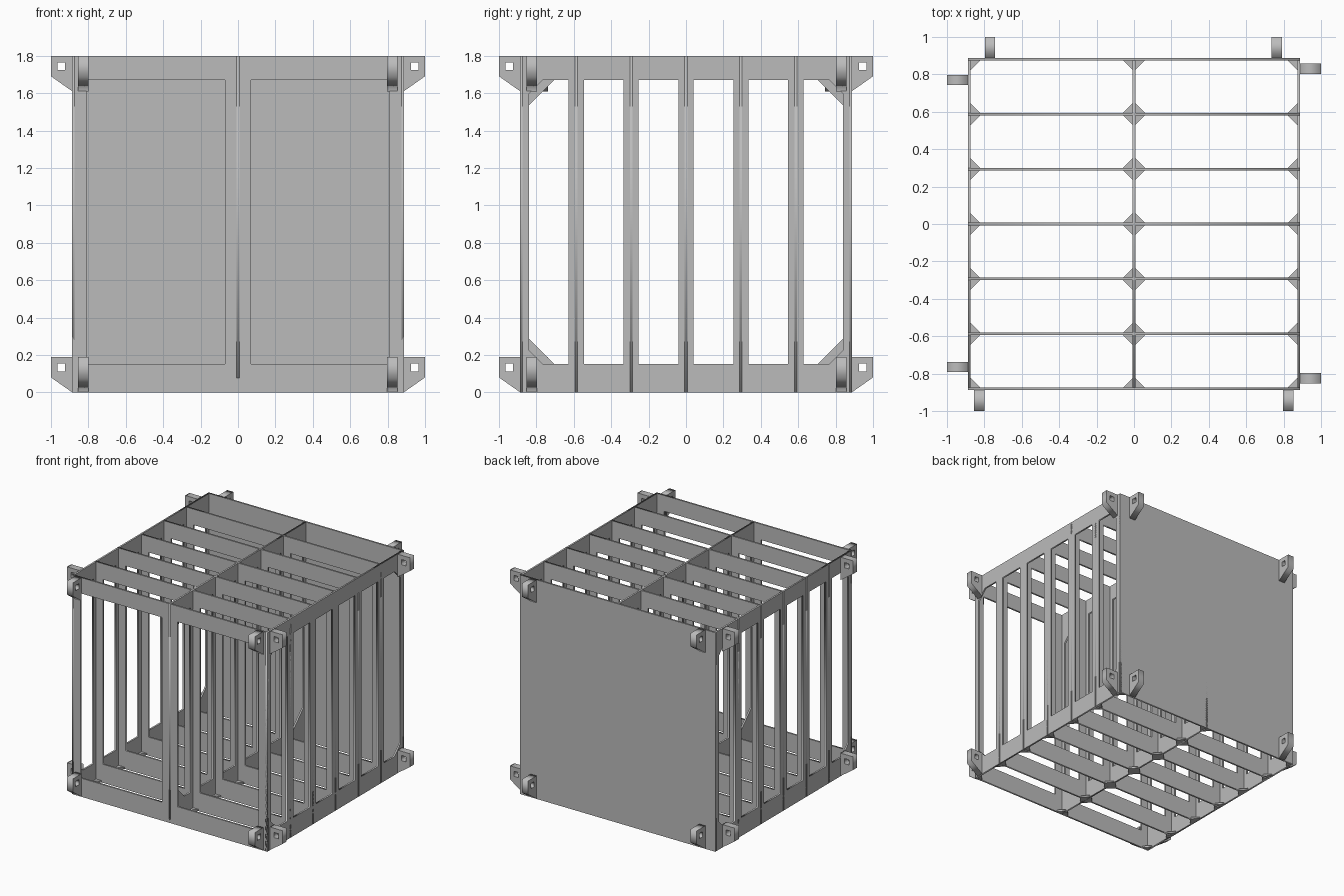
import bpy
from mathutils import Matrix, Vector

cube = bpy.data.objects.get("Cube")
if cube:
    bpy.data.objects.remove(cube, do_unlink=True)

grey = bpy.data.materials.new("plain grey")
grey.use_nodes = True
grey.diffuse_color = (0.5, 0.5, 0.5, 1)
grey.node_tree.nodes["Principled BSDF"].inputs["Base Color"].default_value = (0.5, 0.5, 0.5, 1)

HALF, HEIGHT, THICK = 0.888, 1.8, 0.014
LOW, HIGH = 0.152, 1.67
EDGE = HALF - THICK / 2
FRAMES = [i * EDGE / 3 for i in range(-3, 4)]
X, Y, Z = Vector((1, 0, 0)), Vector((0, 1, 0)), Vector((0, 0, 1))


def plate(name, loops, thick, origin, u, v):
    """Extrude an outline with holes, drawn in the plane of u and v."""
    curve = bpy.data.curves.new(name, 'CURVE')
    curve.dimensions = '2D'
    curve.fill_mode = 'BOTH'
    curve.extrude = thick / 2
    for loop in loops:
        spline = curve.splines.new('POLY')
        spline.points.add(len(loop) - 1)
        for point, (a, b) in zip(spline.points, loop):
            point.co = (a, b, 0, 1)
        spline.use_cyclic_u = True
    temp = bpy.data.objects.new(name, curve)
    bpy.context.collection.objects.link(temp)
    bpy.context.view_layer.update()
    graph = bpy.context.evaluated_depsgraph_get()
    mesh = bpy.data.meshes.new_from_object(temp.evaluated_get(graph))
    bpy.data.objects.remove(temp, do_unlink=True)
    mesh.name = name
    mesh.materials.clear()
    mesh.materials.append(grey)
    obj = bpy.data.objects.new(name, mesh)
    bpy.context.collection.objects.link(obj)
    turn = Matrix((u, v, u.cross(v))).transposed().to_4x4()
    obj.matrix_world = Matrix.Translation(origin) @ turn
    return obj


def rect(a0, a1, b0, b1):
    return [(a0, b0), (a1, b0), (a1, b1), (a0, b1)]


OUTLINE = rect(-HALF, HALF, 0, HEIGHT)

# Cross frames with two openings each, and the solid back wall
for y in FRAMES[:-1]:
    holes = [rect(-0.81, -0.07, LOW, HIGH), rect(0.07, 0.81, LOW, HIGH)]
    plate("cross_frame", [OUTLINE] + holes, THICK, Y * y, X, Z)
plate("back_wall", [OUTLINE], THICK, Y * EDGE, X, Z)


# Lengthwise slatted panels, with cut corners in the end openings
def slatted_panel(name, x, cut):
    loops = [OUTLINE]
    for a, b in zip(FRAMES, FRAMES[1:]):
        a0 = -0.84 if a == FRAMES[0] else a + 0.041
        b0 = 0.84 if b == FRAMES[-1] else b - 0.041
        if a == FRAMES[0]:
            hole = [(a0, LOW + cut), (a0 + cut, LOW), (b0, LOW),
                    (b0, HIGH), (a0 + cut, HIGH), (a0, HIGH - cut)]
        elif b == FRAMES[-1]:
            hole = [(a0, LOW), (b0 - cut, LOW), (b0, LOW + cut),
                    (b0, HIGH - cut), (b0 - cut, HIGH), (a0, HIGH)]
        else:
            hole = rect(a0, b0, LOW, HIGH)
        loops.append(hole)
    plate(name, loops, THICK, X * x, Y, Z)


slatted_panel("left_panel", EDGE, 0.075)
slatted_panel("right_panel", -EDGE, 0.075)
slatted_panel("middle_panel", 0, 0.135)

# Floor gussets in every corner where the panels cross
G = 0.065
for i, y in enumerate(FRAMES):
    for x in (-EDGE, 0, EDGE):
        for sx in (-1, 1):
            for sy in (-1, 1):
                if abs(x + sx * G) > HALF or abs(y + sy * G) > HALF:
                    continue
                tri = [(0, 0), (sx * G, 0), (0, sy * G)]
                plate("floor_gusset", [tri], 0.015, (x, y, 0.0075), X, Y)

# Connector lugs: sloped underside and a square pin hole
LUG = [(-0.002, 0), (0.112, 0.08), (0.112, 0.19), (-0.002, 0.19)]
PIN = rect(0.036, 0.076, 0.113, 0.155)
SIDES = [("left", X, Y, (0.83, -0.825)), ("right", -X, Y, (0.77, -0.765)),
         ("front", -Y, X, (-0.828, 0.825)), ("back", Y, X, (-0.77, 0.763))]
for side, out, along, places in SIDES:
    for place in places:
        for z in (0, HEIGHT - 0.19):
            plate(side + "_lug", [LUG, PIN], 0.055,
                  out * HALF + along * place + Z * z, out, Z)
